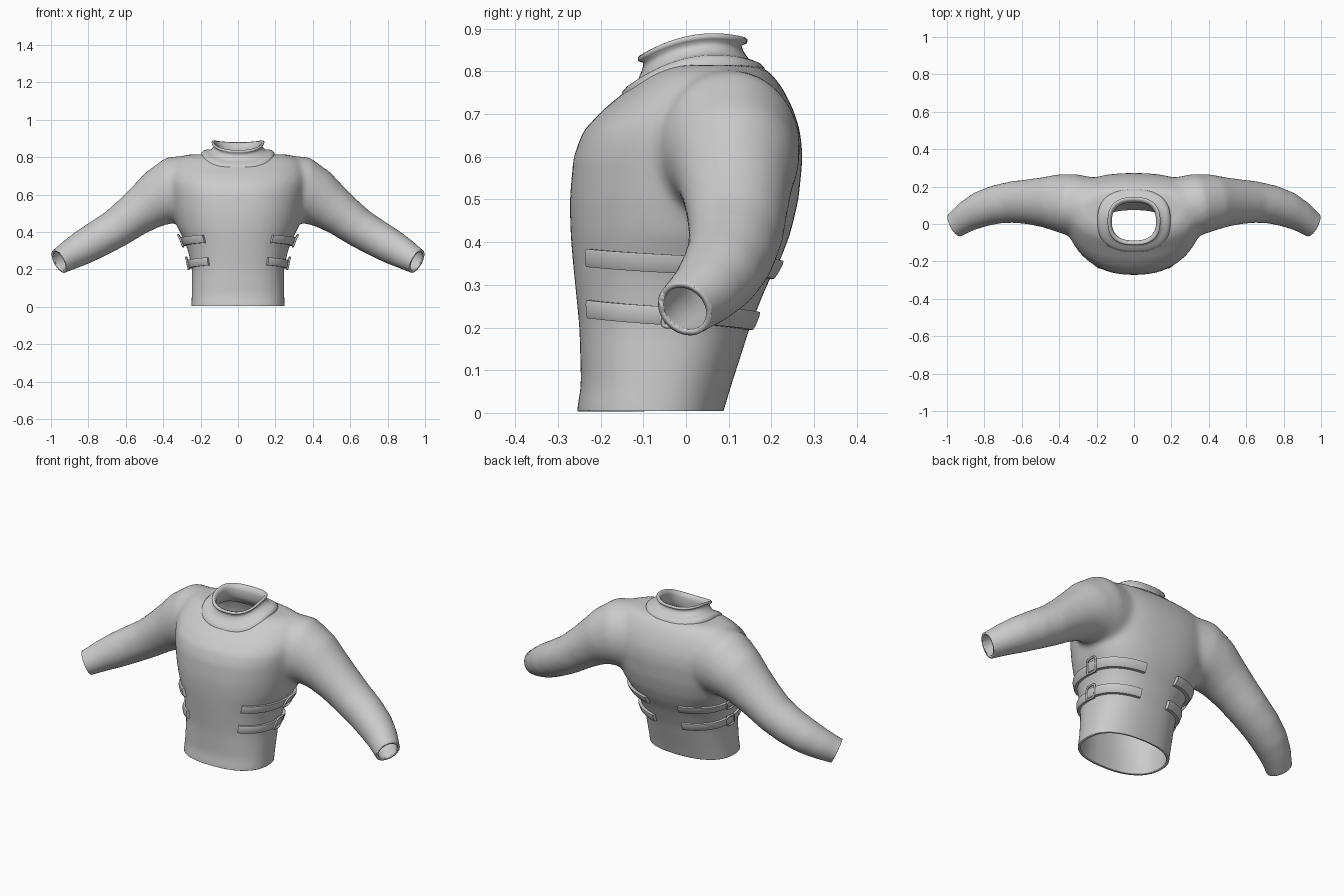
import bpy, bmesh, math
from mathutils import Vector

if "Cube" in bpy.data.objects:
    bpy.data.objects.remove(bpy.data.objects["Cube"])

N = 48
# torso sections: z, half width, front y, back y, y of widest point
TORSO = [(-.06, .25, -.258, .07, -.08), (.01, .25, -.256, .09, -.08), (.06, .248, -.246, .105, -.07),
         (.2, .246, -.25, .15, -.045), (.3, .268, -.26, .19, -.01), (.36, .29, -.266, .222, .02),
         (.42, .322, -.271, .245, .05), (.5, .345, -.273, .264, .07), (.6, .365, -.264, .274, .085),
         (.66, .375, -.242, .268, .09), (.71, .375, -.195, .252, .09), (.755, .36, -.14, .23, .09),
         (.79, .33, -.10, .205, .085), (.815, .27, -.05, .175, .08)]
# sleeve sections: centre x, y, z, radius along the hang, radius front to back
SLEEVE = [(.24, .085, .625, .185, .165), (.34, .105, .62, .185, .165), (.42, .115, .583, .155, .15),
          (.485, .117, .54, .132, .134), (.565, .119, .483, .115, .121), (.65, .117, .42, .105, .112),
          (.74, .104, .367, .1, .104), (.82, .078, .322, .094, .097), (.89, .042, .282, .083, .084),
          (.955, -.005, .243, .07, .07), (1.0, -.03, .22, .068, .068)]
CUFF, CUFF_N = Vector((.955, -.005, .243)), Vector((.8, -.42, -.42)).normalized()


def power(v, n):
    return math.copysign(abs(v) ** (2 / n), v)


def torso_point(z, t, n=2.35):
    for a, b in zip(TORSO, TORSO[1:]):
        if z <= b[0]:
            break
    f = (z - a[0]) / (b[0] - a[0])
    hw, yf, yb, yc = [p + (q - p) * f for p, q in zip(a[1:], b[1:])]
    s = power(math.sin(t), n)
    return Vector((hw * power(math.cos(t), n), yc + s * (yc - yf if s < 0 else yb - yc), z))


def angles(n=N):
    return [2 * math.pi * i / n for i in range(n)]


def loft(bm, rings, caps=True, closed=False):
    vs = [[bm.verts.new(p) for p in r] for r in rings]
    n = len(vs[0])
    for a, b in list(zip(vs, vs[1:])) + ([(vs[-1], vs[0])] if closed else []):
        for i in range(n):
            bm.faces.new((a[i], a[(i + 1) % n], b[(i + 1) % n], b[i]))
    if caps:
        bm.faces.new(vs[0])
        bm.faces.new(vs[-1])


def finish(bm, name):
    bmesh.ops.recalc_face_normals(bm, faces=bm.faces[:])
    me = bpy.data.meshes.new(name)
    bm.to_mesh(me)
    bm.free()
    me.polygons.foreach_set("use_smooth", [True] * len(me.polygons))
    ob = bpy.data.objects.new(name, me)
    bpy.context.collection.objects.link(ob)
    return ob


# solid torso and sleeves, fused and smoothed
bm = bmesh.new()
loft(bm, [[torso_point(r[0], t) for t in angles()] for r in TORSO])
for side in (1, -1):
    rings = []
    for i, r in enumerate(SLEEVE):
        c = Vector(r[:3])
        d = Vector(SLEEVE[min(i + 1, len(SLEEVE) - 1)][:3]) - Vector(SLEEVE[max(i - 1, 0)][:3])
        d.normalize()
        u = d.cross(Vector((0, 0, 1))).normalized()
        w = u.cross(d)
        ring = [c + w * (r[3] * math.sin(t)) + u * (r[4] * math.cos(t)) for t in angles()]
        rings.append([Vector((p.x * side, p.y, p.z)) for p in ring])
    loft(bm, rings)
solid = finish(bm, "jacket_solid")
mod = solid.modifiers.new("fuse", 'REMESH')
mod.mode, mod.voxel_size = 'VOXEL', .012
mod = solid.modifiers.new("soften", 'SMOOTH')
mod.factor, mod.iterations = .5, 22
bpy.context.view_layer.update()
bm = bmesh.new()
bm.from_object(solid, bpy.context.evaluated_depsgraph_get())
bpy.data.objects.remove(solid)


# open the hem, cuffs and neck, then give the cloth thickness
def trim(co, no):
    bmesh.ops.bisect_plane(bm, geom=bm.verts[:] + bm.edges[:] + bm.faces[:],
                           plane_co=co, plane_no=no, clear_outer=True)


trim((0, 0, .004), (0, 0, -1))
for side in (1, -1):
    trim((CUFF.x * side, CUFF.y, CUFF.z), (CUFF_N.x * side, CUFF_N.y, CUFF_N.z))
neck = [f for f in bm.faces if f.calc_center_median().z > .66 and
        (f.calc_center_median().x / .14) ** 2 + ((f.calc_center_median().y - .02) / .125) ** 2 < 1]
bmesh.ops.delete(bm, geom=neck, context='FACES')
body = finish(bm, "jacket_body")
mod = body.modifiers.new("cloth", 'SOLIDIFY')
mod.thickness, mod.offset = .014, -1

# collar: half width, front y, back y, then z at front, side, back
COLLAR = [(.185, -.14, .17, .715, .775, .765), (.197, -.152, .186, .735, .8, .79),
          (.195, -.15, .184, .752, .822, .808), (.183, -.138, .172, .765, .834, .82),
          (.165, -.122, .157, .775, .836, .826), (.145, -.112, .146, .782, .838, .83),
          (.132, -.102, .134, .805, .853, .848), (.128, -.1, .13, .82, .866, .86),
          (.139, -.112, .143, .824, .872, .866), (.141, -.113, .144, .832, .88, .874),
          (.136, -.107, .138, .838, .885, .88), (.126, -.094, .124, .834, .88, .874),
          (.118, -.088, .115, .81, .86, .85), (.125, -.09, .12, .77, .82, .81),
          (.14, -.1, .135, .715, .78, .77)]
bm = bmesh.new()
rings = []
for hx, yf, yb, zf, zs, zb in COLLAR:
    ring = []
    for t in angles(64):
        s = power(math.sin(t), 2.5)
        z = zs + (zb - zf) / 2 * s + ((zb + zf) / 2 - zs) * s * s
        ring.append((hx * power(math.cos(t), 2.5), (yf + yb) / 2 + (yb - yf) / 2 * s, z))
    rings.append(ring)
loft(bm, rings, caps=False, closed=True)
collar = finish(bm, "collar")


# side straps wrapping from chest to back, each with a loop buckle
def off(z, t, d):
    e = .02
    p = torso_point(z, t)
    tan = torso_point(z, t + e) - torso_point(z, t - e)
    return p + Vector((tan.y, -tan.x, 0)).normalized() * d


def flip(p, side):
    return Vector((p.x * side, p.y, p.z))


def strap(name, z, a0, a1, lift, side, h=.021):
    bm = bmesh.new()
    rings = []
    for i in range(33):
        t = a0 + (a1 - a0) * i / 32
        zc = z + .006 - .018 * i / 32
        rings.append([flip(off(zz, t, d), side) for zz, d in
                      ((zc - h, -.004), (zc - h, lift), (zc - h * .6, lift + .003), (zc + h * .6, lift + .003),
                       (zc + h, lift), (zc + h, -.004))])
    loft(bm, rings)
    finish(bm, name)
    bpy.context.view_layer.objects.active = bpy.data.objects[name]
    bpy.data.objects[name].select_set(True)
    bpy.ops.object.shade_smooth_by_angle(angle=math.radians(35))
    bpy.data.objects[name].select_set(False)


def buckle(name, z, t, side):
    cu = bpy.data.curves.new(name, 'CURVE')
    cu.dimensions, cu.bevel_depth, cu.bevel_resolution = '3D', .0055, 2
    sp = cu.splines.new('POLY')
    sp.points.add(15)
    for pt, a in zip(sp.points, angles(16)):
        p = flip(off(z + .031 * power(math.sin(a), 5), t + .1 * power(math.cos(a), 5), .018), side)
        pt.co = (*p, 1)
    sp.use_cyclic_u = True
    bpy.context.collection.objects.link(bpy.data.objects.new(name, cu))


for side, label in ((1, "right"), (-1, "left")):
    for z, row in ((.357, "upper"), (.237, "lower")):
        strap(f"{row}_front_strap_{label}", z, -.98, .12, .012, side)
        strap(f"{row}_back_strap_{label}", z - .01, -.02, 1.28, .016, side)
        buckle(f"{row}_buckle_{label}", z - .004, .06, side)
